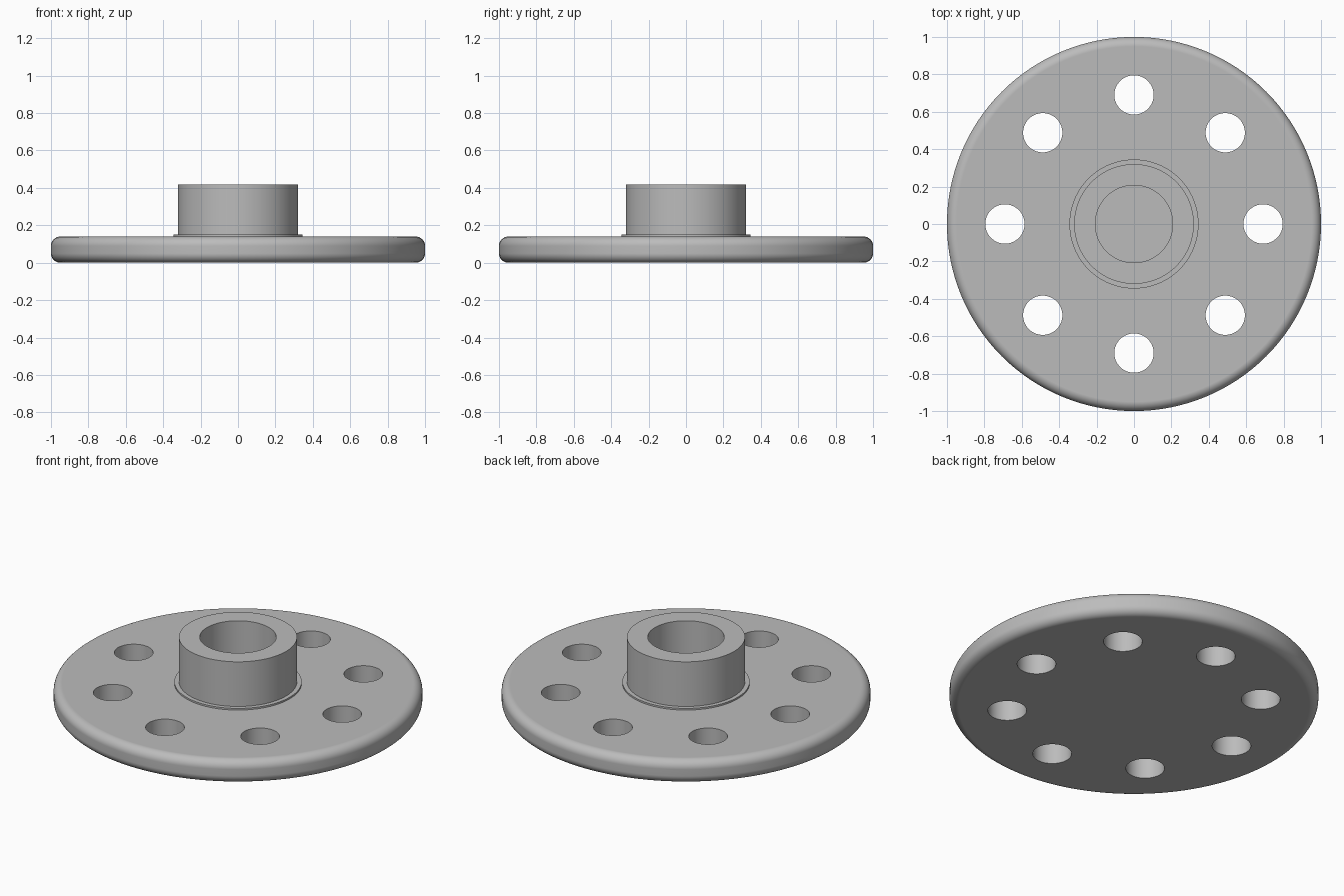
import bpy, bmesh
from math import sin, cos, pi, radians

cube = bpy.data.objects.get("Cube")
if cube:
    bpy.data.objects.remove(cube, do_unlink=True)

SEGMENTS = 128
PLATE_R, PLATE_TOP, FILLET = 1.0, 0.14, 0.05
HUB_R, BORE_R, HUB_TOP = 0.32, 0.207, 0.417
COLLAR_R, COLLAR_TOP = 0.345, 0.15
HOLE_R, HOLE_CIRCLE, HOLES = 0.105, 0.69, 8

steel = bpy.data.materials.new("grey steel")
steel.use_nodes = True
colour = (0.5, 0.5, 0.5, 1)
steel.diffuse_color = colour
steel.node_tree.nodes["Principled BSDF"].inputs["Base Color"].default_value = colour


def lathe(name, profile, closed=False):
    """Spin (radius, height) points about z; open profiles are capped flat."""
    bm = bmesh.new()
    rings = [[bm.verts.new((r * cos(2 * pi * i / SEGMENTS), r * sin(2 * pi * i / SEGMENTS), z))
              for i in range(SEGMENTS)] for r, z in profile]
    pairs = list(zip(rings, rings[1:]))
    if closed:
        pairs.append((rings[-1], rings[0]))
    else:
        bm.faces.new(rings[0])
        bm.faces.new(rings[-1])
    for a, b in pairs:
        for i in range(SEGMENTS):
            j = (i + 1) % SEGMENTS
            bm.faces.new((a[i], a[j], b[j], b[i]))
    bmesh.ops.recalc_face_normals(bm, faces=bm.faces)
    mesh = bpy.data.meshes.new(name)
    bm.to_mesh(mesh)
    bm.free()
    mesh.materials.append(steel)
    obj = bpy.data.objects.new(name, mesh)
    bpy.context.collection.objects.link(obj)
    return obj


def select(obj):
    bpy.ops.object.select_all(action='DESELECT')
    obj.select_set(True)
    bpy.context.view_layer.objects.active = obj


def smooth(obj):
    select(obj)
    bpy.ops.object.shade_smooth_by_angle(angle=radians(30))
    weighted = obj.modifiers.new("flat face normals", 'WEIGHTED_NORMAL')
    weighted.keep_sharp = True


# Round plate with filleted rim
def fillet(centre_z, start):
    return [(PLATE_R - FILLET + FILLET * cos(start + pi / 2 * k / 8),
             centre_z + FILLET * sin(start + pi / 2 * k / 8)) for k in range(9)]


plate = lathe("plate", fillet(FILLET, -pi / 2) + fillet(PLATE_TOP - FILLET, 0))

# Ring of bolt holes cut through the plate
bm = bmesh.new()
for i in range(HOLES):
    a = 2 * pi * i / HOLES
    made = bmesh.ops.create_cone(bm, cap_ends=True, segments=64, radius1=HOLE_R,
                                 radius2=HOLE_R, depth=1)
    bmesh.ops.translate(bm, verts=made["verts"],
                        vec=(HOLE_CIRCLE * cos(a), HOLE_CIRCLE * sin(a), 0))
cutter_mesh = bpy.data.meshes.new("hole_cutter")
bm.to_mesh(cutter_mesh)
bm.free()
cutter_mesh.materials.append(steel)
cutter = bpy.data.objects.new("hole_cutter", cutter_mesh)
cutter.hide_render = True
bpy.context.collection.objects.link(cutter)

cut = plate.modifiers.new("bolt holes", 'BOOLEAN')
cut.operation = 'DIFFERENCE'
cut.solver = 'EXACT'
cut.object = cutter
select(plate)
bpy.ops.object.modifier_apply(modifier=cut.name)
bpy.data.objects.remove(cutter, do_unlink=True)
smooth(plate)

# Thin collar around the foot of the hub
smooth(lathe("collar", [(HUB_R, PLATE_TOP), (COLLAR_R, PLATE_TOP),
                        (COLLAR_R, COLLAR_TOP), (HUB_R, COLLAR_TOP)], closed=True))

# Hollow hub standing on the plate
smooth(lathe("hub", [(BORE_R, PLATE_TOP), (HUB_R, PLATE_TOP),
                     (HUB_R, HUB_TOP), (BORE_R, HUB_TOP)], closed=True))
